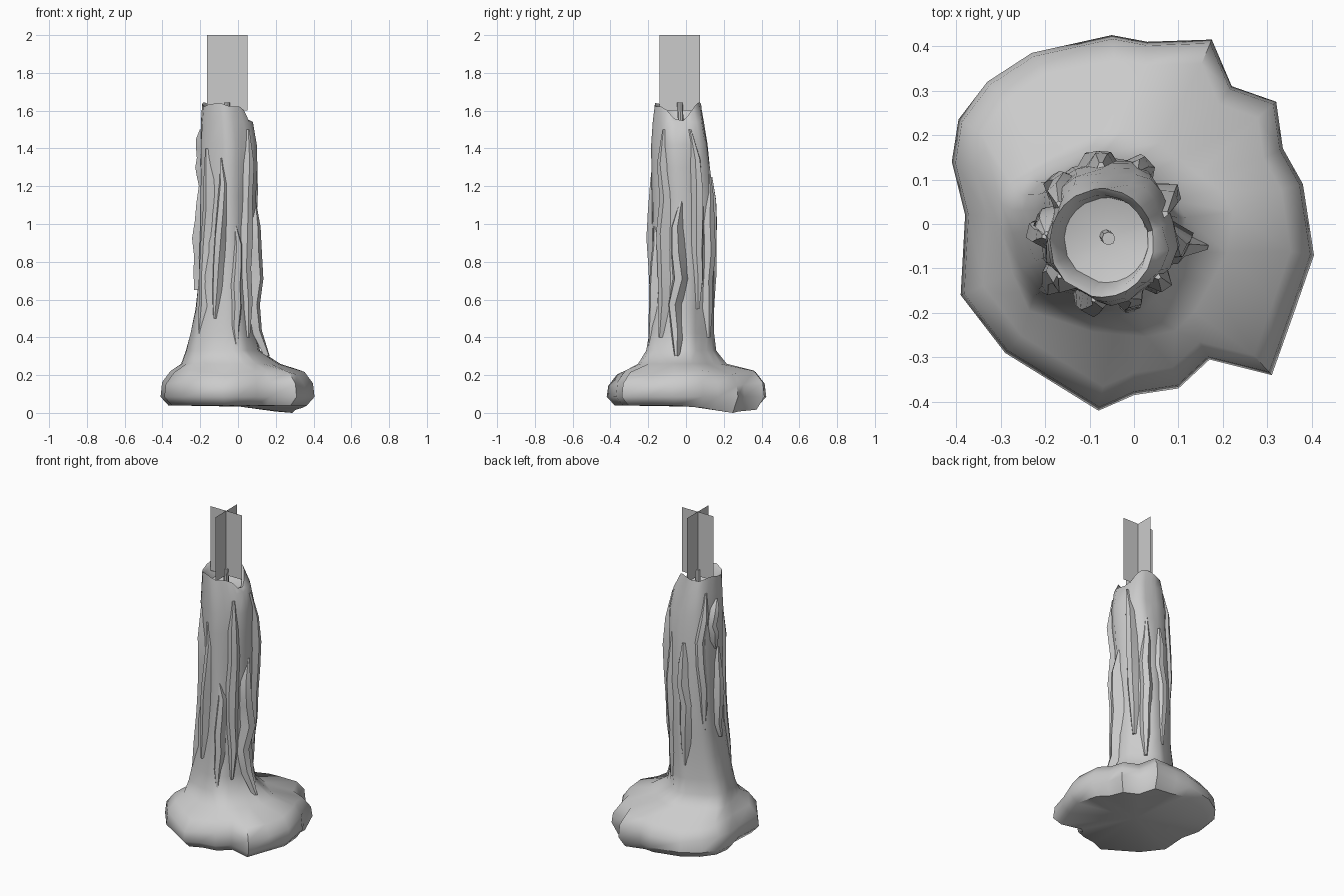
import bpy, bmesh, math, random
from mathutils import Vector

if "Cube" in bpy.data.objects:
    bpy.data.objects.remove(bpy.data.objects["Cube"])
random.seed(4)

# Outline of the melted pool, seen from above
POOL = [(.405, -.07), (.38, .09), (.335, .17), (.32, .275), (.22, .31), (.175, .415),
        (.03, .41), (-.05, .425), (-.23, .385), (-.33, .32), (-.395, .235), (-.41, .14),
        (-.38, .02), (-.39, -.16), (-.29, -.29), (-.08, -.42), (0, -.385), (.1, -.37),
        (.17, -.305), (.31, -.34), (.36, -.2)]
# Column sections: z, x min, x max, y min, y max
COLUMN = [(.26, -.305, .22, -.255, .20), (.33, -.275, .11, -.21, .15), (.5, -.235, .08, -.185, .14),
          (.8, -.21, .08, -.175, .15), (1.1, -.20, .085, -.17, .145), (1.4, -.20, .10, -.175, .125),
          (1.54, -.195, .075, -.17, .10), (1.63, -.19, .045, -.165, .08)]


def section(z):
    """Interpolated column section at height z: centre and radii."""
    z = max(COLUMN[0][0], min(COLUMN[-1][0], z))
    for a, b in zip(COLUMN, COLUMN[1:]):
        if z <= b[0]:
            t = (z - a[0]) / (b[0] - a[0])
            x0, x1, y0, y1 = (a[i] + (b[i] - a[i]) * t for i in range(1, 5))
            return (x0 + x1) / 2, (y0 + y1) / 2, (x1 - x0) / 2, (y1 - y0) / 2


def surf(a, z, scale=1.0, out=0.0):
    cx, cy, rx, ry = section(z)
    return Vector((cx + (rx * scale + out) * math.cos(a), cy + (ry * scale + out) * math.sin(a), z))


def loft(name, rings, angle=50):
    """Skin closed rings of points and close both ends with a fan."""
    bm = bmesh.new()
    rows = [[bm.verts.new(p) for p in r] for r in rings]
    n = len(rows[0])
    for lo, hi in zip(rows, rows[1:]):
        for i in range(n):
            j = (i + 1) % n
            bm.faces.new((lo[i], lo[j], hi[j], hi[i]))
    for row in (rows[0], rows[-1]):
        c = bm.verts.new(sum((v.co for v in row), Vector()) / n)
        for i in range(n):
            bm.faces.new((row[i], row[(i + 1) % n], c))
    return finish(name, bm, angle)


def finish(name, bm, angle=None):
    if angle:
        bmesh.ops.recalc_face_normals(bm, faces=bm.faces)
    me = bpy.data.meshes.new(name)
    bm.to_mesh(me)
    bm.free()
    ob = bpy.data.objects.new(name, me)
    bpy.context.collection.objects.link(ob)
    if angle:
        bpy.ops.object.select_all(action='DESELECT')
        bpy.context.view_layer.objects.active = ob
        ob.select_set(True)
        bpy.ops.object.shade_smooth_by_angle(angle=math.radians(angle))
    return ob


# Wax body: pool, fluted column, notched rim and hollow top in one skin
angles = [math.atan2(y, x) for x, y in POOL]
rings = []
for z, s in ((.04, .90), (.085, 1), (.155, .98), (.215, .87)):
    ring = []
    for (x, y), a in zip(POOL, angles):
        dip = .035 * max(0, math.cos(a - .8)) ** 6 if z < .05 else 0
        wob = .012 * math.sin(5 * a + 1) if z > .1 else 0
        ring.append(Vector((x * s, y * s, z - dip + wob)))
    rings.append(ring)
rings[0][3].z = 0


def rim_drop(a):
    return .09 * max(0, math.cos(a)) ** 6 + .012 * (1 + math.sin(4 * a))


for z in (.26, .33, .42, .55, .7, .85, 1.0, 1.15, 1.3, 1.42, 1.54):
    rings.append([surf(a, z, 1 + .055 * math.sin(5 * a + 2.2 * z) + random.uniform(-.02, .02))
                  for a in angles])
for z, s, k in ((1.645, 1, 1), (1.63, .88, 1), (1.555, .72, .1), (1.54, .35, 0)):
    rings.append([surf(a, z, s) - Vector((0, 0, k * rim_drop(a))) for a in angles])
loft("wax_body", rings)


# Drips running down the column: angle in degrees, top, bottom, width, bulge
def drip(name, deg, top, bottom, width, bulge):
    count = 7
    rings = []
    for k in range(count):
        t = k / (count - 1)
        z = top + (bottom - top) * t
        a = math.radians(deg) + random.uniform(-.09, .09)
        fat = .35 + .65 * math.sin(math.pi * min(1, .12 + .8 * t)) if 0 < k < count - 1 else .25
        b = bulge * fat * random.uniform(.6, 1.15)
        w = width * fat
        rings.append([surf(a - w, z, .93), surf(a - w * .5, z, 1, b * .8), surf(a + w * .15, z, 1, b),
                      surf(a + w, z, .93)])
    loft(name, rings, 40)


DRIPS = [(-8, 1.12, .30, .30, .055), (28, 1.5, .55, .28, .035), (62, 1.3, .4, .3, .03),
         (100, 1.25, .5, .32, .025), (140, 1.55, .7, .28, .03), (182, 1.2, .65, .25, .035),
         (172, 1.5, 1.2, .25, .03), (222, 1.4, .4, .28, .03), (258, 1.35, .5, .28, .035),
         (292, 1.0, .35, .28, .03), (322, 1.5, .4, .3, .035)]
for i, d in enumerate(DRIPS):
    drip(f"wax_drip_{i + 1}", *d)

# Wick
bpy.ops.mesh.primitive_cylinder_add(vertices=8, radius=.015, depth=.11, location=(-.06, -.03, 1.588),
                                    rotation=(.05, .05, 0))
bpy.context.object.name = "wick"
bpy.ops.object.shade_smooth_by_angle(angle=math.radians(40))

# Flame: two crossed upright cards
bm = bmesh.new()
for dx, dy in ((.107, 0), (0, .107)):
    bm.faces.new([bm.verts.new((-.058 + s * dx, -.033 + s * dy, z))
                  for s, z in ((-1, 1.6), (1, 1.6), (1, 2), (-1, 2))])
finish("flame_cards", bm)
